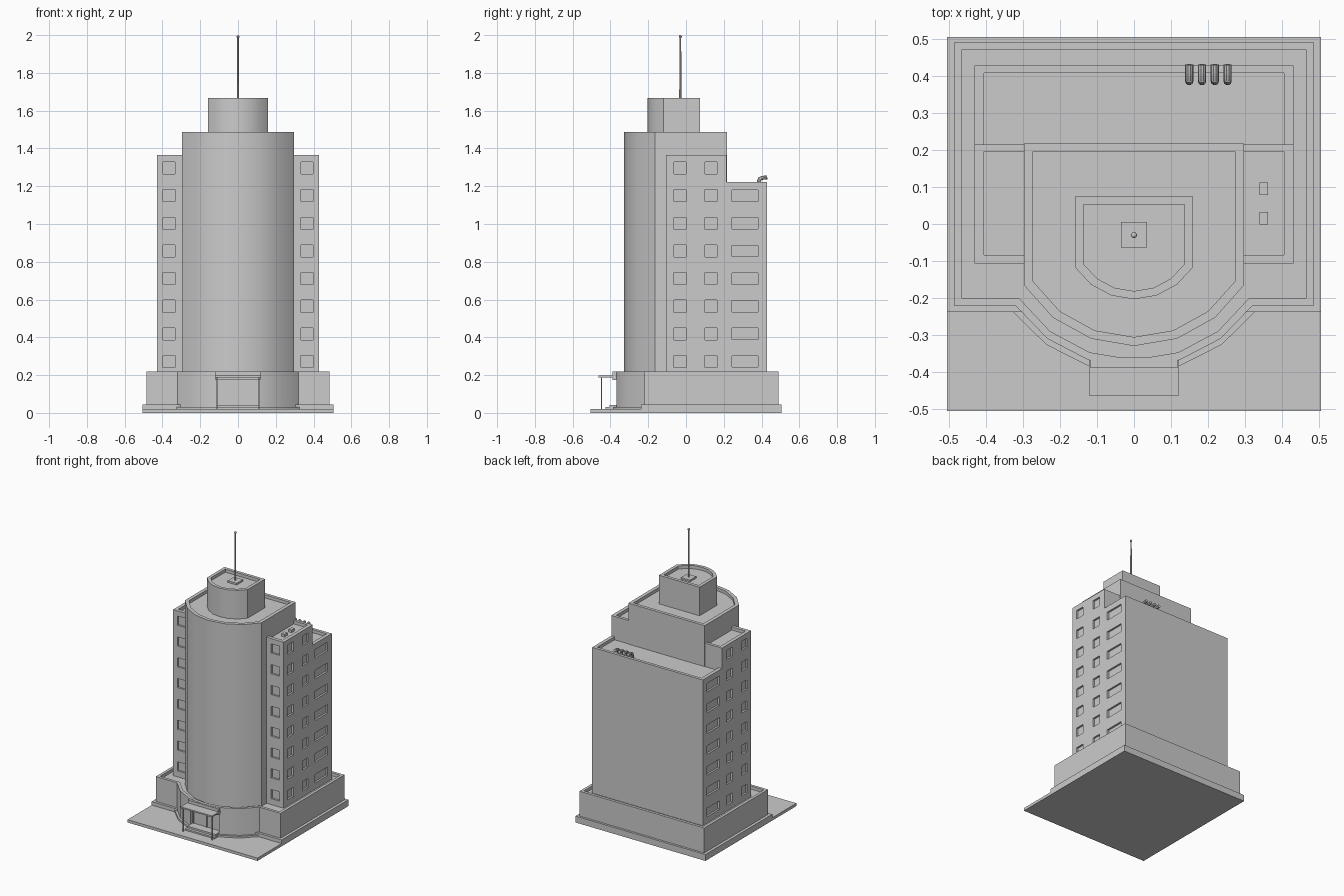
import bpy, bmesh, math
from mathutils import Matrix, Vector

if "Cube" in bpy.data.objects:
    bpy.data.objects.remove(bpy.data.objects["Cube"])


def finish(name, bm, smooth=False):
    bmesh.ops.recalc_face_normals(bm, faces=bm.faces)
    me = bpy.data.meshes.new(name)
    bm.to_mesh(me)
    bm.free()
    ob = bpy.data.objects.new(name, me)
    bpy.context.collection.objects.link(ob)
    if smooth:
        bpy.ops.object.select_all(action='DESELECT')
        ob.select_set(True)
        bpy.context.view_layer.objects.active = ob
        bpy.ops.object.shade_smooth_by_angle(angle=math.radians(30))
    return ob


def boxes(name, items):
    """Each item is (x0, x1, y0, y1, z0, z1)."""
    bm = bmesh.new()
    for x0, x1, y0, y1, z0, z1 in items:
        m = Matrix.Translation(((x0 + x1) / 2, (y0 + y1) / 2, (z0 + z1) / 2))
        m = m @ Matrix.Diagonal((x1 - x0, y1 - y0, z1 - z0, 1))
        bmesh.ops.create_cube(bm, size=1, matrix=m)
    return finish(name, bm)


def rect(hw, y0, y1):
    return [(-hw, y1), (-hw, y0), (hw, y0), (hw, y1)]


def bow(hw, yback, hx, ycorner, yfront, n=6):
    """Rectangle plan with a bowed front; shoulders where hw > hx."""
    s = ycorner - yfront
    r = (hx * hx + s * s) / (2 * s)
    a = math.asin(hx / r)
    arc = [(r * math.sin(t), yfront + r - r * math.cos(t))
           for t in (-a + 2 * a * i / n for i in range(n + 1))]
    if hw > hx:
        arc = [(-hw, ycorner)] + arc + [(hw, ycorner)]
    return [(-hw, yback)] + arc + [(hw, yback)]


def prism(name, outer, z0, z1, inner=None, depth=0.022, smooth=False):
    """Extruded plan; with an inner plan the top becomes a sunken roof with a parapet."""
    bm = bmesh.new()
    rings = [(outer, z0), (outer, z1)]
    if inner:
        rings += [(inner, z1), (inner, z1 - depth)]
    loops = [[bm.verts.new((x, y, z)) for x, y in plan] for plan, z in rings]
    n = len(outer)
    for a, b in zip(loops, loops[1:]):
        for i in range(n):
            j = (i + 1) % n
            bm.faces.new((a[i], a[j], b[j], b[i]))
    bm.faces.new(loops[0][::-1])
    bm.faces.new(loops[-1])
    return finish(name, bm, smooth)


def cut(ob, cutter):
    m = ob.modifiers.new("cut", 'BOOLEAN')
    m.operation, m.solver, m.object = 'DIFFERENCE', 'EXACT', cutter
    cutter.hide_render = True
    cutter.hide_viewport = True


# Ground slab and stepped plinth
boxes("ground_slab", [(-.505, .505, -.505, .505, 0, .02)])
boxes("plinth", [(-.505, .505, -.237, .505, .015, .045)])
prism("bow_plinth", bow(.33, -.2, .326, -.237, -.402), .015, .032, smooth=True)

# Podium with parapet and doorway recess
podium = prism("podium", bow(.485, .49, .32, -.22, -.387), .03, .22,
               bow(.465, .47, .31, -.2, -.366), smooth=True)
cut(podium, boxes("doorway_cutter", [(-.11, .11, -.5, -.345, .042, .175)]))

# Side wings and lower rear block, with recessed windows
wings = prism("side_wings", rect(.43, -.107, .215), .19, 1.365, rect(.405, -.083, .195))
rear = prism("rear_block", rect(.43, .213, .428), .19, 1.222, rect(.405, .214, .407))
wing_holes, rear_holes = [], []
for row in range(8):
    z = .272 + row * .1463
    for s in (-1, 1):
        x0, x1 = sorted((s * .417, s * .5))
        wing_holes.append((s * .365 - .032, s * .365 + .032, -.2, -.094, z - .032, z + .032))
        for y in (-.032, .132):
            wing_holes.append((x0, x1, y - .032, y + .032, z - .032, z + .032))
        if row < 7:
            rear_holes.append((x0, x1, .243, .382, z - .03, z + .03))
cut(wings, boxes("wing_window_cutter", wing_holes))
cut(rear, boxes("rear_window_cutter", rear_holes))

# Central bowed tower and penthouse
prism("central_tower", bow(.297, .217, .297, -.165, -.329), .19, 1.488,
      bow(.272, .195, .272, -.155, -.305), smooth=True)
prism("penthouse", bow(.158, .075, .158, -.118, -.203), 1.45, 1.667,
      bow(.136, .053, .136, -.108, -.181), smooth=True)

# Antenna
boxes("antenna_base", [(-.035, .035, -.064, .006, 1.64, 1.657)])
bm = bmesh.new()
bmesh.ops.create_cone(bm, cap_ends=True, segments=8, radius1=.006, radius2=.0045,
                      depth=.345, matrix=Matrix.Translation((0, -.03, 1.8225)))
bmesh.ops.create_uvsphere(bm, u_segments=10, v_segments=8, radius=.008,
                          matrix=Matrix.Translation((0, -.03, 1.992)))
finish("antenna", bm, True)

# Entrance steps, canopy, lintel, posts and door frame
boxes("entrance_steps", [(-.115, .115, -.425, -.35, .015, .03),
                         (-.11, .11, -.405, -.34, .015, .042)])
boxes("canopy", [(-.122, .122, -.462, -.36, .187, .197)])
boxes("canopy_lintel", [(-.118, .118, -.389, -.36, .173, .218)])
boxes("canopy_posts", [(s * .112 - .003, s * .112 + .003, -.45, -.444, 0, .19)
                       for s in (-1, 1)])
boxes("door_mullions", [(x - .003, x + .003, -.352, -.34, .04, .175)
                        for x in (-.105, 0, .105)])

# Roof units on the right wing
boxes("roof_units", [(.338, .362, y - .017, y + .017, 1.34, 1.362) for y in (.015, .095)])


# Gooseneck vents on the rear roof
def vent(name, x):
    path = [(.385, 1.195), (.385, 1.225), (.39, 1.238), (.402, 1.244), (.43, 1.247)]
    bm = bmesh.new()
    rings = []
    for i, (y, z) in enumerate(path):
        a, b = path[max(i - 1, 0)], path[min(i + 1, len(path) - 1)]
        t = Vector((0, b[0] - a[0], b[1] - a[1])).normalized()
        side = Vector((1, 0, 0))
        up = side.cross(t)
        rings.append([bm.verts.new(Vector((x, y, z)) + .011 * (
            side * math.cos(k * math.pi / 5) + up * math.sin(k * math.pi / 5)))
            for k in range(10)])
    for p, q in zip(rings, rings[1:]):
        for k in range(10):
            bm.faces.new((p[k], p[(k + 1) % 10], q[(k + 1) % 10], q[k]))
    bm.faces.new(rings[0][::-1])
    bm.faces.new(rings[-1])
    finish(name, bm, True)


for i in range(4):
    vent(f"roof_vent_{i + 1}", .149 + i * .0345)
